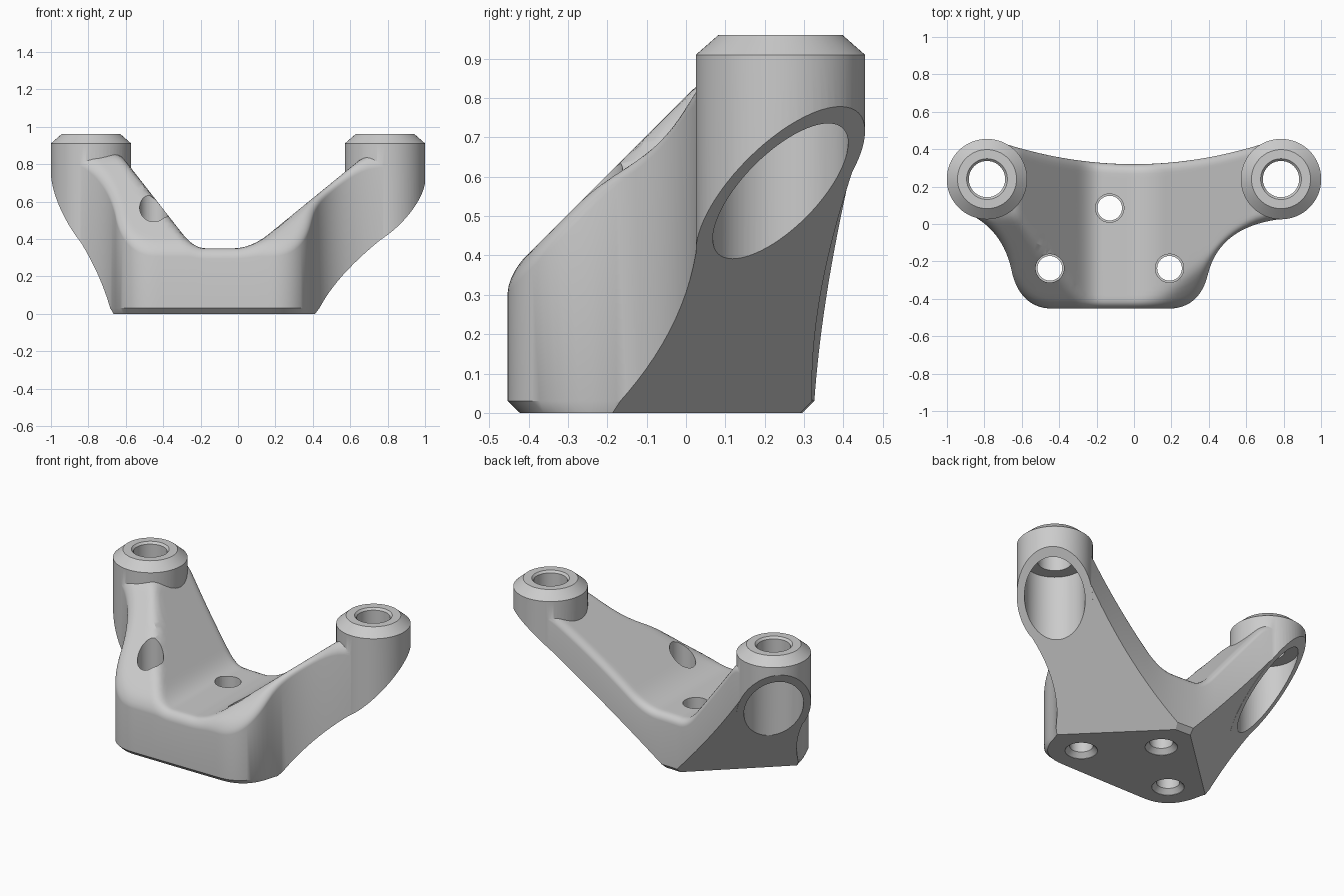
import bpy, bmesh, math
from mathutils import Vector
from mathutils.geometry import intersect_point_line

if "Cube" in bpy.data.objects:
    bpy.data.objects.remove(bpy.data.objects["Cube"], do_unlink=True)

grey = bpy.data.materials.new("light_grey")
grey.use_nodes = True
grey.diffuse_color = (0.6, 0.6, 0.6, 1)
grey.node_tree.nodes["Principled BSDF"].inputs["Base Color"].default_value = grey.diffuse_color

BOSS_X, BOSS_Y, BOSS_R = 0.786, 0.24, 0.215
FILLET = 0.045
# Sloping undersides of the two arms: point on the plane, outward normal
UNDERSIDES = (((0.42, -0.194, 0), (0.707, 0.707, -1)),
              ((-0.68, -0.18, 0), (-0.68, 0.734, -0.69)))


def finish(bm, name):
    bmesh.ops.recalc_face_normals(bm, faces=bm.faces)
    mesh = bpy.data.meshes.new(name)
    bm.to_mesh(mesh)
    bm.free()
    mesh.materials.append(grey)
    ob = bpy.data.objects.new(name, mesh)
    bpy.context.collection.objects.link(ob)
    return ob


def skin(loops):
    """Join closed loops of equal length with triangles and cap both ends."""
    bm = bmesh.new()
    rings = [[bm.verts.new(p) for p in loop] for loop in loops]
    n = len(rings[0])
    for a, b in zip(rings, rings[1:]):
        for i in range(n):
            j = (i + 1) % n
            bm.faces.new((a[i], a[j], b[j], b[i]))
    bmesh.ops.triangulate(bm, faces=bm.faces[:])
    bm.faces.new(rings[0])
    bm.faces.new(rings[-1])
    return bm


def lathe(profile, x, y, steps=64):
    turns = [2 * math.pi * i / steps for i in range(steps)]
    return skin([[(x + r * math.cos(a), y + r * math.sin(a), z) for a in turns]
                 for r, z in profile])


def trim_undersides(bm, drop=0.0):
    """Slice off everything below the sloping planes and close the cuts."""
    for point, normal in UNDERSIDES:
        bmesh.ops.bisect_plane(bm, geom=bm.verts[:] + bm.edges[:] + bm.faces[:], dist=1e-5,
                               plane_co=Vector(point) - Vector((0, 0, drop)),
                               plane_no=Vector(normal).normalized(), clear_outer=True)
        bmesh.ops.holes_fill(bm, edges=[e for e in bm.edges if e.is_boundary], sides=0)


def combine(target, tool, operation):
    mod = target.modifiers.new(operation.lower(), 'BOOLEAN')
    mod.operation, mod.solver, mod.object = operation, 'EXACT', tool
    bpy.context.view_layer.objects.active = target
    bpy.ops.object.modifier_apply(modifier=mod.name)
    bpy.data.objects.remove(tool, do_unlink=True)


def bezier(a, c, b, n):
    a, c, b = Vector(a), Vector(c), Vector(b)
    return [a * (1 - t) ** 2 + c * 2 * t * (1 - t) + b * t * t
            for t in (i / n for i in range(n + 1))]


def smooth_max(a, b, k):
    h = max(k - abs(a - b), 0) / k
    return max(a, b) + h * h * k / 4


def smooth_min(a, b, k):
    return -smooth_max(-a, -b, k)


# Plan outline: front edge with rounded corners, shallow concave back edge
front = bezier((-0.86, 0.042), (-0.69, -0.05), (-0.65, -0.27), 14)
front += bezier((-0.65, -0.27), (-0.60, -0.453), (-0.43, -0.453), 12)[1:]
front += bezier((-0.43, -0.453), (-0.125, -0.453), (0.18, -0.453), 30)[1:]
front += bezier((0.18, -0.453), (0.35, -0.453), (0.395, -0.27), 12)[1:]
front += bezier((0.395, -0.27), (0.46, 0), (0.82, 0.03), 16)[1:]
x0, x1 = front[0].x, front[-1].x
back = []
for p in front:
    t = (p.x - x0) / (x1 - x0)
    back.append(Vector((1.4 * t - 0.7, 0.432 - 0.448 * t * (1 - t))))


def edge_distance(p):
    best = 1.0
    for line in (front, back):
        for a, b in zip(line, line[1:]):
            q, f = intersect_point_line(p, a, b)
            q = Vector(q[:2]) if 0 <= f <= 1 else (a if f < 0 else b)
            best = min(best, (p - q).length)
    return best


def top_height(p):
    """Valley between two ramps, trimmed by the sloping front, rounded at the rim."""
    valley = smooth_max(0.397 + 1.28 * (-0.273 - p.x), 0.397 + 0.816 * (p.x - 0.129), 0.05)
    valley = smooth_max(valley, 0.35, 0.08)
    z = smooth_min(smooth_min(valley, p.y + 0.805, 0.05), 0.86, 0.05)
    gap = max(FILLET - edge_distance(p), 0)
    return z - FILLET + math.sqrt(max(FILLET ** 2 - gap ** 2, 0))


# Bracket body: one cross-section from front to back per outline point
COUNT = 30
spread = [0.5 - 0.5 * math.cos(math.pi * i / COUNT) for i in range(COUNT + 1)]
sections = []
for f, b in zip(front, back):
    loop = []
    for t in spread:
        p = f.lerp(b, t)
        loop.append((p.x, p.y, top_height(p)))
    for t, z in ((1, 0.03), (0.96, 0), (0.04, 0), (0, 0.03)):
        p = f.lerp(b, t)
        loop.append((p.x, p.y, z))
    sections.append(loop)
bm = skin(sections)
trim_undersides(bm)
body = finish(bm, "bracket_body")

# Round bosses with chamfered tops and obliquely cut lower ends
for side in (-1, 1):
    bm = lathe([(BOSS_R, 0.1), (BOSS_R, 0.91), (0.158, 0.96)], side * BOSS_X, BOSS_Y)
    trim_undersides(bm, drop=0.002)
    combine(body, finish(bm, "boss"), 'UNION')

# Bores: wide pocket below, narrow chamfered hole on top
for side in (-1, 1):
    bore = [(0.172, 0.2), (0.172, 0.8), (0.097, 0.8), (0.097, 0.947), (0.11, 0.961), (0.11, 1.2)]
    combine(body, finish(lathe(bore, side * BOSS_X, BOSS_Y), "bore_cutter"), 'DIFFERENCE')

# Three stepped mounting holes with countersunk undersides
hole = [(0.092, -0.1), (0.092, 0.002), (0.066, 0.03), (0.066, 0.24), (0.076, 0.24), (0.076, 1.2)]
for x, y in ((-0.45, -0.237), (0.19, -0.237), (-0.13, 0.085)):
    combine(body, finish(lathe(hole, x, y, 40), "hole_cutter"), 'DIFFERENCE')

# Smooth shading with sharp edges kept
bpy.ops.object.select_all(action='DESELECT')
body.select_set(True)
bpy.context.view_layer.objects.active = body
bpy.ops.object.shade_smooth_by_angle(angle=math.radians(30))
